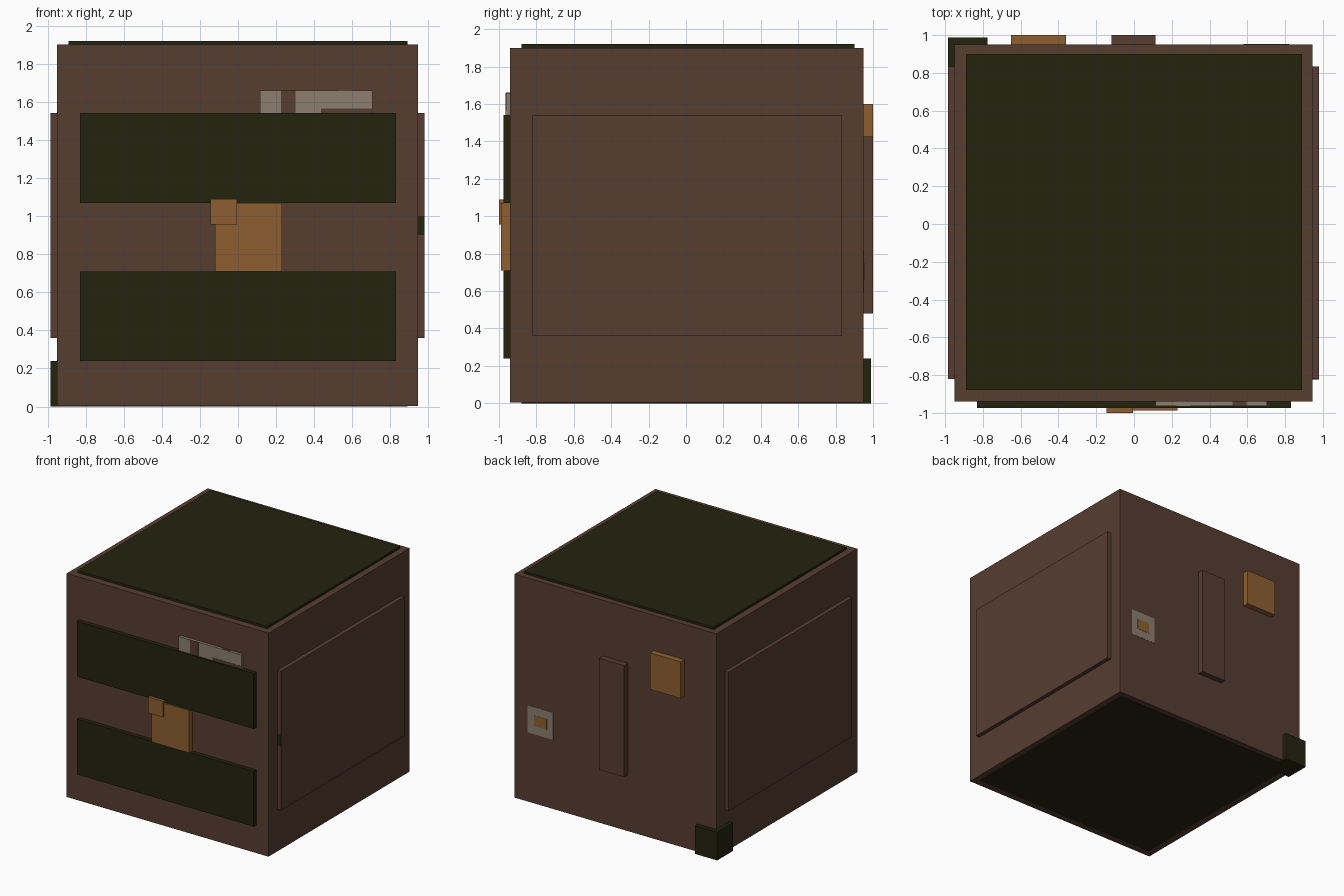
import bpy
import bmesh

cube = bpy.data.objects.get("Cube")
if cube:
    bpy.data.objects.remove(cube, do_unlink=True)


def material(name, rgb):
    """Flat material from 0-255 display values, converted to linear."""
    linear = [(c / 255 / 12.92) if c < 11 else ((c / 255 + 0.055) / 1.055) ** 2.4 for c in rgb]
    mat = bpy.data.materials.new(name)
    mat.use_nodes = True
    mat.diffuse_color = (*linear, 1)
    bsdf = mat.node_tree.nodes["Principled BSDF"]
    bsdf.inputs["Base Color"].default_value = (*linear, 1)
    bsdf.inputs["Roughness"].default_value = 0.9
    return mat


BROWN = material("brown", (87, 61, 49))
DARK = material("dark_olive", (36, 35, 15))
ORANGE = material("orange_brown", (141, 95, 49))
GREY = material("warm_grey", (140, 126, 111))


def box(name, mat, x, y, z):
    """Box spanning the given (low, high) range on each axis."""
    bm = bmesh.new()
    bmesh.ops.create_cube(bm, size=1)
    for v in bm.verts:
        v.co = [r[0] if c < 0 else r[1] for c, r in zip(v.co, (x, y, z))]
    mesh = bpy.data.meshes.new(name)
    bm.to_mesh(mesh)
    bm.free()
    mesh.materials.append(mat)
    obj = bpy.data.objects.new(name, mesh)
    bpy.context.collection.objects.link(obj)
    return obj


FRONT, BACK = -0.94, 0.95

# Main body with lid and underside plates
box("body", BROWN, (-0.95, 0.945), (FRONT, BACK), (0.003, 1.9))
box("lid_plate", DARK, (-0.89, 0.89), (-0.88, 0.9), (1.89, 1.92))
box("underside_plate", DARK, (-0.89, 0.89), (-0.88, 0.9), (0, 0.008))

# Side panels
for name, x in (("left_panel", (0.94, 0.98)), ("right_panel", (-0.985, -0.94))):
    box(name, BROWN, x, (-0.82, 0.835), (0.36, 1.54))
box("panel_edge_mark", DARK, (0.945, 0.979), (-0.822, -0.818), (0.9, 1.0))

# Front bands
for name, z in (("lower_band", (0.24, 0.71)), ("upper_band", (1.07, 1.54))):
    box(name, DARK, (-0.83, 0.83), (-0.975, FRONT + 0.01), z)

# Front clasp
box("clasp", ORANGE, (-0.12, 0.23), (-0.988, FRONT + 0.01), (0.71, 1.07))
box("clasp_tab", ORANGE, (-0.145, -0.005), (-1.0, FRONT + 0.01), (0.955, 1.09))

# Front label with painted stripes
box("label", GREY, (0.115, 0.705), (-0.963, FRONT + 0.01), (1.53, 1.66))
box("label_stripe", BROWN, (0.225, 0.302), (-0.965, -0.96), (1.53, 1.66))
box("label_lower_stripe", BROWN, (0.435, 0.704), (-0.965, -0.96), (1.53, 1.565))
box("label_top_stripe", BROWN, (0.522, 0.595), (-0.962, FRONT), (1.655, 1.661))

# Back fittings
box("back_handle", BROWN, (-0.12, 0.115), (BACK - 0.01, 1.0), (0.48, 1.427))
box("back_block", ORANGE, (-0.65, -0.36), (BACK - 0.01, 1.0), (1.29, 1.6))
box("back_patch", GREY, (0.58, 0.82), (BACK - 0.002, BACK + 0.002), (0.59, 0.82))
box("back_patch_centre", ORANGE, (0.64, 0.76), (BACK - 0.002, BACK + 0.004), (0.66, 0.75))

# Corner foot
box("corner_foot", DARK, (-0.985, -0.775), (0.775, 0.988), (0, 0.24))
